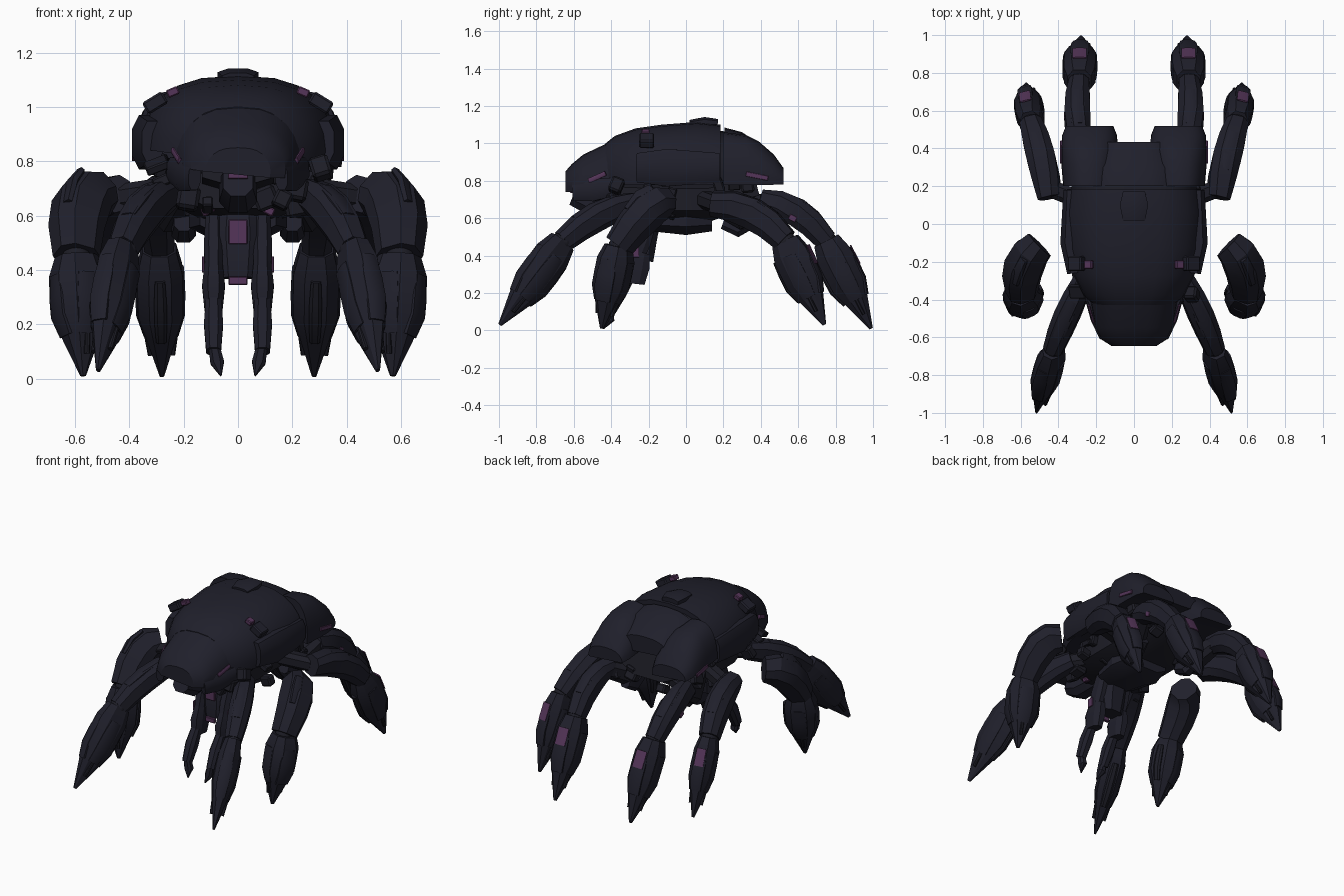
import bpy, bmesh, math, random
from mathutils import Vector, Matrix

if "Cube" in bpy.data.objects:
    bpy.data.objects.remove(bpy.data.objects["Cube"])
random.seed(4)
UP, FRONT = Vector((0, 0, 1)), Vector((0, -1, 0))


def material(name, red, green, blue):
    mat = bpy.data.materials.new(name)
    mat.use_nodes = True
    mat.diffuse_color = (red, green, blue, 1)
    shader = mat.node_tree.nodes["Principled BSDF"]
    shader.inputs["Base Color"].default_value = mat.diffuse_color
    shader.inputs["Roughness"].default_value = .7
    return mat


ARMOUR = material("dark navy armour", .014, .014, .024)
JOINT = material("black joint metal", .012, .012, .019)
GLOW = material("muted purple", .09, .036, .1)


def finish(name, bm, mat):
    bmesh.ops.recalc_face_normals(bm, faces=bm.faces)
    mesh = bpy.data.meshes.new(name)
    bm.to_mesh(mesh)
    bm.free()
    mesh.materials.append(mat)
    part = bpy.data.objects.new(name, mesh)
    bpy.context.collection.objects.link(part)
    bpy.ops.object.select_all(action="DESELECT")
    part.select_set(True)
    bpy.context.view_layer.objects.active = part
    bpy.ops.object.shade_smooth_by_angle(angle=math.radians(28))


def skin(name, rings, mat):
    bm = bmesh.new()
    loops = [[bm.verts.new(point) for point in ring] for ring in rings]
    count = len(loops[0])
    for near, far in zip(loops, loops[1:]):
        for i in range(count):
            j = (i + 1) % count
            bm.faces.new((near[i], near[j], far[j], far[i]))
    bm.faces.new(loops[0])
    bm.faces.new(loops[-1])
    finish(name, bm, mat)


def barrel(t):
    return .78 + .22 * math.sin(math.pi * t)


def spike(t):
    return min(.75 + 1.5 * t, 1, 1.75 * (1 - t) + .1)


def even(t):
    return 1


def octagon(chamfer):
    for sx, sy in ((1, 1), (-1, 1), (-1, -1), (1, -1)):
        corner = [(sx, sy * chamfer), (sx * chamfer, sy)]
        yield from corner if sx == sy else reversed(corner)


def limb(name, points, width, depth, out, mat=ARMOUR, taper=barrel):
    """Chamfered bar through points; width and depth are half sizes."""
    points = [Vector(p) for p in points]
    last = len(points) - 1
    rings = []
    for i, point in enumerate(points):
        along = (points[min(i + 1, last)] - points[max(i - 1, 0)]).normalized()
        normal = (out - out.dot(along) * along).normalized()
        side = along.cross(normal)
        size = taper(i / last)
        rings.append([point + (side * width * u + normal * depth * v) * size for u, v in octagon(.5)])
    skin(name, rings, mat)


def box(name, at, size, mat=ARMOUR, pitch=0, roll=0):
    bm = bmesh.new()
    bmesh.ops.create_cube(bm, size=1)
    bmesh.ops.scale(bm, vec=size, verts=bm.verts)
    bmesh.ops.bevel(bm, geom=bm.edges[:], offset=min(size) * .15, segments=1, affect="EDGES")
    turn = Matrix.Rotation(roll, 4, "Y") @ Matrix.Rotation(pitch, 4, "X")
    bmesh.ops.transform(bm, matrix=Matrix.Translation(at) @ turn, verts=bm.verts)
    finish(name, bm, mat)


def ball(name, at, radius):
    bm = bmesh.new()
    bmesh.ops.create_uvsphere(bm, u_segments=12, v_segments=8, radius=radius)
    bmesh.ops.translate(bm, vec=at, verts=bm.verts)
    finish(name, bm, JOINT)


def shell(name, stations, bottom, mat=ARMOUR, x=0):
    """Domed hull through stations of (y, half width, top)."""
    angles = [math.radians(-15 + i * 15) for i in range(14)]
    rings = []
    for y, width, top in stations:
        ring = []
        for angle in angles:
            c, s = math.cos(angle), math.sin(angle)
            across = math.copysign(abs(c) ** .75, c)
            ring.append((x + width * across, y, bottom + (top - bottom) * (.2 + .8 * s)))
        rings.append(ring)
    skin(name, rings, mat)


# Carapace
shell("head_mask", [(-.645, .12, .85), (-.61, .175, .89), (-.55, .205, .94), (-.36, .24, 1.03)], .74)
shell("main_shell", [(-.43, .21, 1), (-.38, .265, 1.04), (-.27, .32, 1.08), (-.13, .36, 1.1),
                     (.06, .37, 1.115), (.185, .355, 1.1)], .78)
shell("shell_seam", [(.17, .33, 1.07), (.23, .33, 1.06)], .8, JOINT)
shell("rear_centre_plate", [(.205, .25, 1.085), (.3, .25, 1.06), (.435, .18, .97)], .85)
limb("top_hatch", [(0, .02, 1.105), (0, .1, 1.115), (0, .17, 1.11)], .075, .026, UP)

# Jaw, chest and underside
limb("jaw", [(0, -.6, .73), (0, -.5, .69), (0, -.3, .68)], .07, .08, UP)
limb("jaw_bed", [(0, -.54, .76), (0, -.3, .73)], .17, .05, UP, JOINT)
box("jaw_light", (0, -.61, .77), (.075, .02, .07), GLOW)
limb("belly_frame", [(0, -.36, .72), (0, -.15, .7), (0, .12, .7), (0, .38, .77)], .26, .12, UP, JOINT)
limb("belly_keel", [(0, -.18, .6), (0, 0, .6), (0, .14, .6)], .18, .09, UP)
limb("chest_column", [(0, -.17, .66), (0, -.22, .52), (0, -.23, .37)], .09, .07, FRONT)
for z, height in ((.54, .09), (.36, .03)):
    box("chest_light", (0, -.29, z), (.07, .02, height), GLOW)


def build_leg(label, s, out, hip, bend, knee, tip, thick, shin_width):
    """Curved thigh from hip to knee, then a spiked shin down to the tip."""
    hip, bend, knee, tip, out = (Vector((s * p[0], p[1], p[2])) for p in (hip, bend, knee, tip, out))
    out.normalize()
    thigh = [hip.lerp(bend, t).lerp(bend.lerp(knee, t), t) for t in (0, .25, .5, .75, 1)]
    limb(label + "_thigh", thigh, thick, thick * 1.1, out)
    limb(label + "_thigh_plate", [p + out * thick * .5 + UP * thick * .7 for p in thigh[1:4]],
         thick * .6, .02, out)
    ball(label + "_knee", knee, .055)

    depth = .096
    along = (tip - knee).normalized()
    normal = (out - out.dot(along) * along).normalized()
    side = along.cross(normal)
    steps = [i / 6 for i in range(7)]
    core = [knee.lerp(tip, t) for t in steps]
    limb(label + "_shin", core, shin_width, depth, normal, taper=spike)
    ridge = [p + normal * depth * spike(t) * .9 for p, t in zip(core, steps)]
    limb(label + "_shin_guard", ridge[1:5], shin_width * .6, .018, normal)
    calf = [p - normal * depth * spike(t) for p, t in zip(core, steps)]
    limb(label + "_calf_piston", calf[1:5], .024, .018, normal, JOINT)
    for k in (-1, 1):
        edge = [p + side * k * shin_width * spike(t) * .95 for p, t in zip(core, steps)]
        limb(label + "_shin_fin", edge[1:5], .014, .045, normal)
        limb(label + "_ankle_spur", [edge[4], edge[5] + side * k * .01], .012, .012, normal, JOINT)
    if "rear" in label:
        middle = ridge[1].lerp(ridge[2], .6) + normal * .018
        limb(label + "_shin_light", [middle - along * .06, middle + along * .05],
             shin_width * .45, .004, normal, GLOW, even)


for s, tag in ((-1, "right_"), (1, "left_")):
    # Four walking legs
    build_leg(tag + "front", s, (.5, -1, 0), (.26, -.28, .68), (.36, -.48, .64), (.425, -.66, .475),
              (.515, -.995, .03), .066, .065)
    build_leg(tag + "middle", s, (1, -.4, .25), (.5, -.11, .68), (.61, -.19, .7), (.595, -.36, .45),
              (.57, -.45, .01), .092, .09)
    build_leg(tag + "rear_side", s, (.25, 1, 0), (.445, .14, .68), (.49, .37, .67), (.545, .53, .48),
              (.57, .74, .03), .076, .067)
    build_leg(tag + "rear", s, (0, 1, 0), (.29, .4, .69), (.31, .6, .68), (.29, .75, .48),
              (.28, .99, .01), .068, .083)
    box(tag + "rear_thigh_light", (s * .365, .57, .6), (.01, .04, .03), GLOW, -.5)

    # Rear flaps, side pods, cheeks and lamps
    shell(tag + "rear_flap", [(.2, .14, 1.06), (.32, .15, 1.045), (.39, .15, 1.01), (.47, .145, .94), (.52, .125, .87)],
          .78, x=s * .235)
    box(tag + "flap_light", (s * .385, .38, .825), (.012, .12, .025), GLOW, -.2)
    limb(tag + "side_pod", [(s * .315, -.26, .87), (s * .34, -.1, .87), (s * .335, .18, .87)], .05, .1, UP)
    box(tag + "shoulder_lamp", (s * .305, -.21, 1.015), (.085, .08, .05), roll=s * .55)
    box(tag + "shoulder_light", (s * .24, -.215, 1.055), (.045, .045, .03), GLOW, roll=s * .4)
    limb(tag + "cheek_plate", [(s * .16, -.6, .74), (s * .2, -.5, .75), (s * .24, -.38, .77)], .03, .06, UP)
    limb(tag + "cheek_light", [(s * .215, -.52, .8), (s * .24, -.43, .84)], .008, .016, UP, GLOW)
    box(tag + "throat_light", (s * .11, -.33, .62), (.05, .03, .03), GLOW, roll=s * .5)

    # Hip links
    limb(tag + "front_hip", [(s * .14, -.18, .7), (s * .28, -.31, .67)], .06, .06, UP, JOINT)
    limb(tag + "rear_hip", [(s * .2, .16, .68), (s * .24, .3, .61), (s * .29, .43, .68)], .07, .07, UP, JOINT)
    limb(tag + "rear_side_hip", [(s * .22, .1, .7), (s * .42, .18, .67)], .06, .06, UP, JOINT)
    limb(tag + "keel_guard", [(s * .2, .2, .58), (s * .2, .28, .55), (s * .21, .34, .58)], .045, .05, UP)

    # Small feeding arms
    x = s * .09
    limb(tag + "arm_upper", [(x, -.19, .62), (x, -.24, .48), (x, -.28, .36)], .036, .055, FRONT)
    limb(tag + "arm_elbow", [(x, -.25, .42), (x, -.27, .34), (x, -.28, .25)], .042, .075, FRONT)
    box(tag + "arm_light", (s * .128, -.27, .42), (.01, .04, .06), GLOW)
    limb(tag + "arm_fore", [(x, -.3, .3), (x, -.36, .2), (x, -.41, .1)], .035, .042, FRONT)
    limb(tag + "arm_claw", [(x, -.41, .13), (x * .85, -.41, .06), (x * .7, -.44, .01)], .026, .028, FRONT, taper=spike)

    # Exposed machinery beneath the shell
    for i in range(34):
        at = (s * random.uniform(.06, .31), random.uniform(-.42, .42), random.uniform(.63, .79))
        size = [random.uniform(.03, .09) for axis in at]
        box(tag + "machinery", at, size, JOINT, random.uniform(-.5, .5), random.uniform(-.5, .5))
